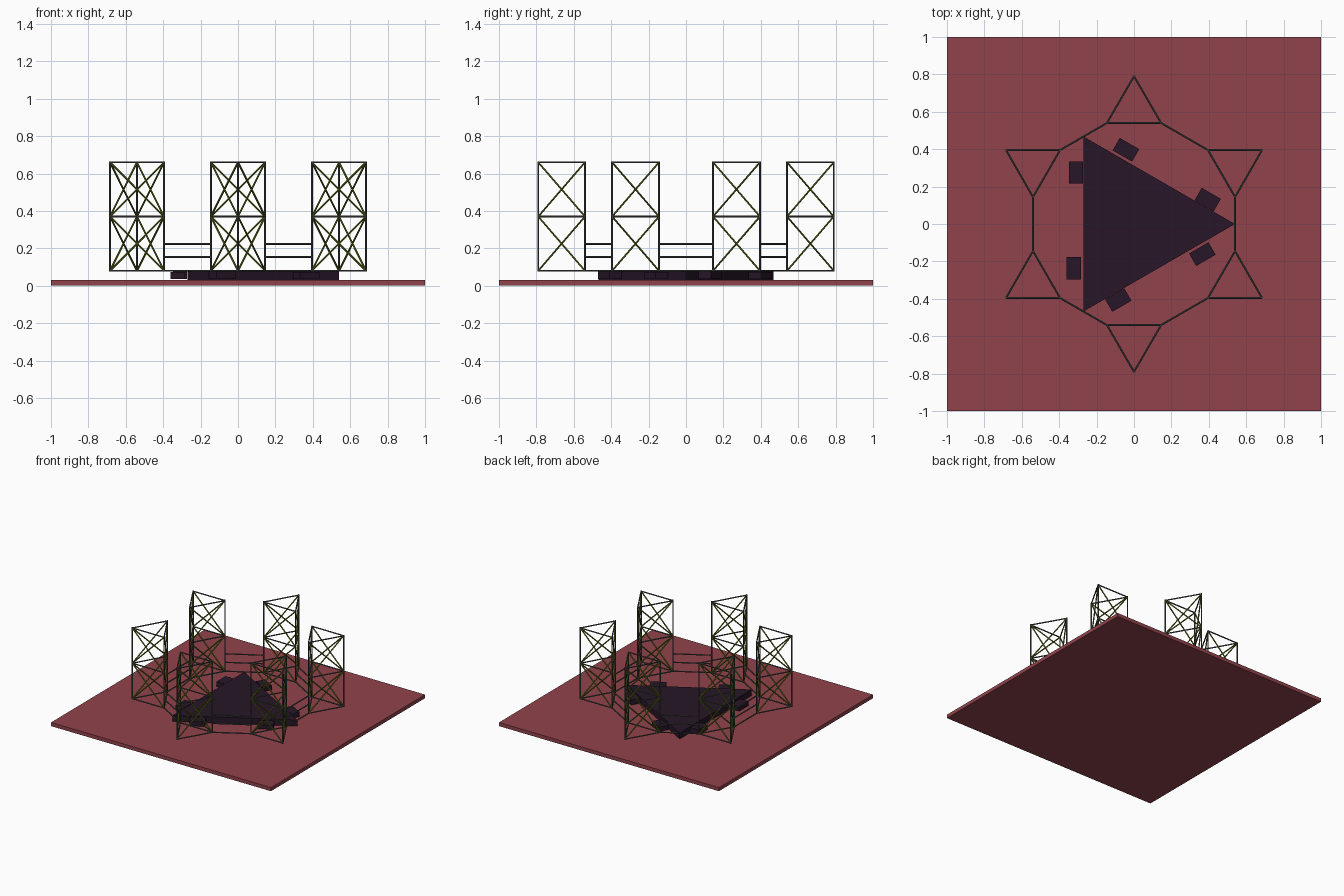
import bpy, bmesh, math
from mathutils import Vector, Matrix

if "Cube" in bpy.data.objects:
    bpy.data.objects.remove(bpy.data.objects["Cube"])


def material(name, rgb):
    m = bpy.data.materials.new(name)
    m.diffuse_color = (*rgb, 1)
    m.use_nodes = True
    m.node_tree.nodes["Principled BSDF"].inputs["Base Color"].default_value = m.diffuse_color
    return m


RED = material("red", (0.28, 0.055, 0.07))
DARK = material("dark", (0.02, 0.008, 0.02))
STEEL = material("steel", (0.07, 0.075, 0.075))
OLIVE = material("olive", (0.14, 0.18, 0.012))


def finish(name, bm, mat):
    bmesh.ops.recalc_face_normals(bm, faces=bm.faces)
    me = bpy.data.meshes.new(name)
    bm.to_mesh(me)
    bm.free()
    me.materials.append(mat)
    ob = bpy.data.objects.new(name, me)
    bpy.context.collection.objects.link(ob)
    return ob


def box(name, center, size, mat, angle=0):
    bm = bmesh.new()
    bmesh.ops.create_cube(bm, size=1)
    bm.transform(Matrix.Rotation(angle, 4, 'Z') @ Matrix.Translation(center)
                 @ Matrix.Diagonal((*size, 1)))
    return finish(name, bm, mat)


def bar(bm, a, b, r):
    a, b = Vector(a), Vector(b)
    d = b - a
    rot = d.to_track_quat('Z', 'Y').to_matrix().to_4x4()
    bmesh.ops.create_cone(bm, cap_ends=True, segments=8, radius1=r, radius2=r, depth=d.length,
                          matrix=Matrix.Translation((a + b) / 2) @ rot)


# Base plate
box("base_plate", (0, 0, 0.015), (2, 2, 0.03), RED)

# Triangular platform
bm = bmesh.new()
bmesh.ops.create_cone(bm, cap_ends=True, segments=3, radius1=0.54, radius2=0.54, depth=0.05)
apex = max(bm.verts, key=lambda v: v.co.xy.length and math.cos(3 * math.atan2(v.co.y, v.co.x)))
bm.transform(Matrix.Translation((0, 0, 0.055))
             @ Matrix.Rotation(-math.atan2(apex.co.y, apex.co.x), 4, 'Z'))
finish("triangular_platform", bm, DARK)

# Side blocks, a pair along each platform edge
for i in range(3):
    ang = i * math.tau / 3
    box(f"side_block_a_{i}", (-0.31, 0.276, 0.055), (0.077, 0.118, 0.04), DARK, ang)
    box(f"side_block_b_{i}", (-0.322, -0.236, 0.055), (0.077, 0.12, 0.036), DARK, ang)

# Six triangular lattice towers with link rails to the next tower
LEVELS = (0.08, 0.37, 0.66)
R = 0.005
for i in range(6):
    rot = Matrix.Rotation(i * math.pi / 3, 4, 'Z')
    plan = [rot @ Vector(p) for p in ((0, 0.79, 0), (-0.145, 0.54, 0), (0.145, 0.54, 0))]

    def at(k, z):
        return plan[k % 3] + Vector((0, 0, z))

    frame, brace, rails = bmesh.new(), bmesh.new(), bmesh.new()
    for k in range(3):
        bar(frame, at(k, LEVELS[0] - R), at(k, LEVELS[-1] + R), R)
        for z in LEVELS:
            bar(frame, at(k, z), at(k + 1, z), R)
        for z0, z1 in zip(LEVELS, LEVELS[1:]):
            bar(brace, at(k, z0), at(k + 1, z1), R)
            bar(brace, at(k, z1), at(k + 1, z0), R)
    nxt = Matrix.Rotation(math.pi / 3, 4, 'Z') @ plan[2]
    for z in (0.08, 0.153, 0.223):
        bar(rails, at(1, z), nxt + Vector((0, 0, z)), R)
    finish(f"tower_frame_{i}", frame, STEEL)
    finish(f"tower_cross_braces_{i}", brace, OLIVE)
    finish(f"link_rails_{i}", rails, STEEL)
